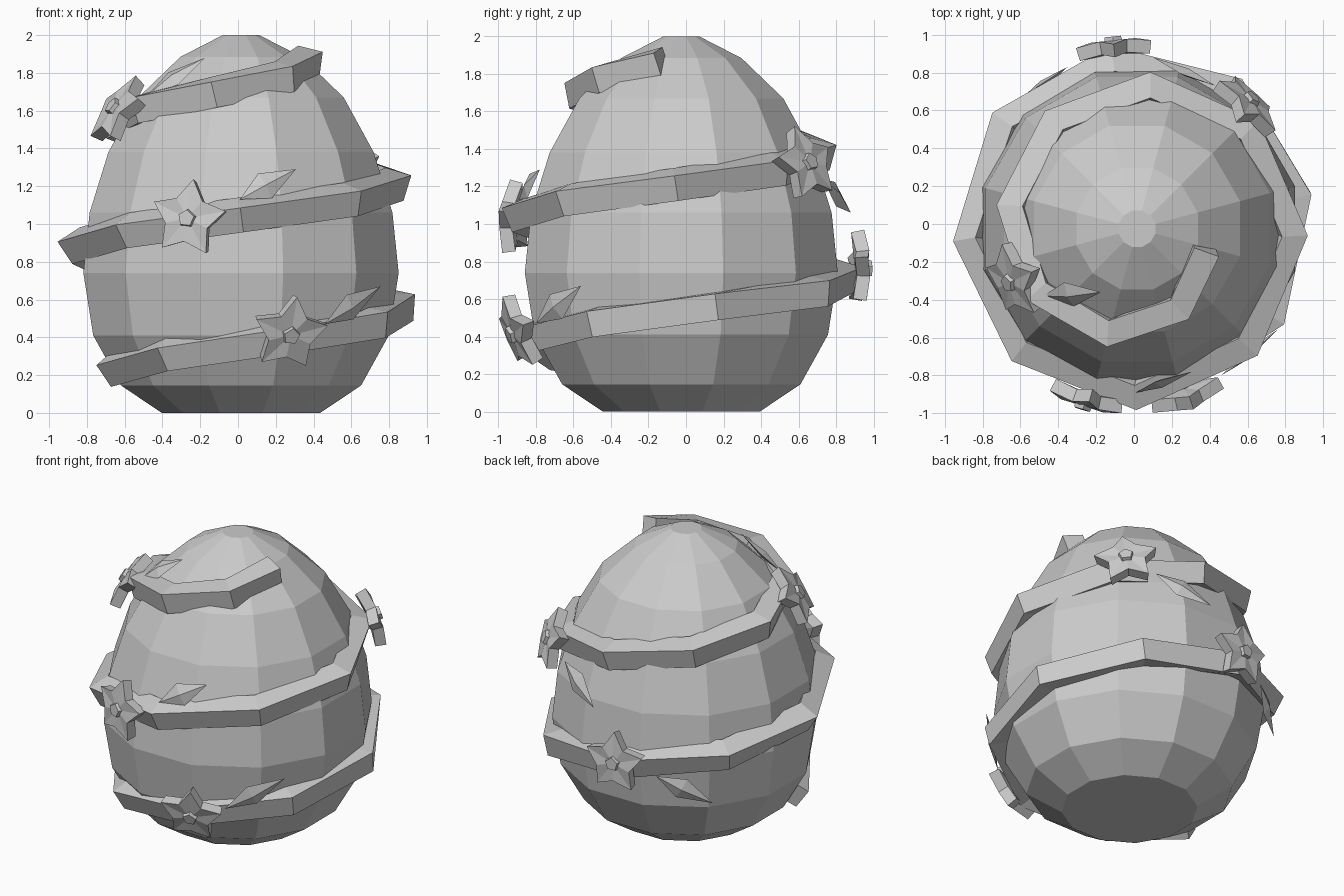
import bpy, bmesh, math
from mathutils import Vector

if "Cube" in bpy.data.objects:
    bpy.data.objects.remove(bpy.data.objects["Cube"])

grey = bpy.data.materials.new("stone grey")
grey.diffuse_color = (0.6, 0.6, 0.6, 1)
grey.use_nodes = True
grey.node_tree.nodes["Principled BSDF"].inputs["Base Color"].default_value = grey.diffuse_color

CENTRE = Vector((0.016, -0.025, 0))


def make(name, verts, faces):
    mesh = bpy.data.meshes.new(name)
    mesh.from_pydata([tuple(v) for v in verts], [], faces)
    bm = bmesh.new()
    bm.from_mesh(mesh)
    bmesh.ops.recalc_face_normals(bm, faces=bm.faces)
    bm.to_mesh(mesh)
    bm.free()
    mesh.materials.append(grey)
    ob = bpy.data.objects.new(name, mesh)
    bpy.context.collection.objects.link(ob)
    return ob


def loft(name, rings):
    """Skin between rings of equal size, with both ends capped."""
    n = len(rings[0])
    verts = [v for r in rings for v in r]
    faces = [(i * n + j, i * n + (j + 1) % n, (i + 1) * n + (j + 1) % n, (i + 1) * n + j)
             for i in range(len(rings) - 1) for j in range(n)]
    faces += [tuple(range(n)), tuple(range(len(verts) - n, len(verts)))]
    return make(name, verts, faces)


def polar(r, deg, z):
    a = math.radians(deg)
    return Vector((r * math.cos(a), r * math.sin(a), z))


# Egg: twelve-sided lathe
profile = [(0.434, 0), (0.658, 0.145), (0.81, 0.41), (0.864, 0.74), (0.83, 1.06),
           (0.727, 1.38), (0.563, 1.67), (0.332, 1.885), (0.10, 2.0)]
loft("egg", [[CENTRE + polar(r, 15 + 30 * j, z) for j in range(12)] for r, z in profile])

# Vine: square section climbing the egg in a spiral, slowly twisting
radii = [0.70, 0.77, 0.82, 0.86, 0.88, 0.89, 0.88, 0.87, 0.86, 0.86, 0.87,
         0.85, 0.83, 0.78, 0.74, 0.69, 0.65, 0.60, 0.56, 0.48, 0.39]
twists = [(0, 8), (4, 43), (8, 12), (11, 27), (20, 33)]


def twist_at(k):
    for (k0, t0), (k1, t1) in zip(twists, twists[1:]):
        if k <= k1:
            return t0 + (t1 - t0) * (k - k0) / (k1 - k0)


path = [Vector((0, -0.02, 0)) + polar(r, 198 + 43.3 * k, 0.235 + 0.0813 * k)
        for k, r in enumerate(radii)]
rings = []
for k, p in enumerate(path):
    tangent = (path[min(k + 1, 20)] - path[max(k - 1, 0)]).normalized()
    out = polar(1, 198 + 43.3 * k, 0)
    out = (out - tangent * out.dot(tangent)).normalized()
    up = out.cross(tangent)
    if up.z < 0:
        up = -up
    ring = []
    for j in range(4):
        a = math.radians(twist_at(k) + 90 * j)
        ring.append(p + 0.1 * (out * math.cos(a) + up * math.sin(a)))
    rings.append(ring)
loft("vine", rings)


# Flowers: thick five-pointed stars with a small raised pentagon
def flower(name, pos, azimuth, tilt, phase):
    c = Vector(pos)
    t = math.radians(tilt)
    normal = polar(math.cos(t), azimuth, math.sin(t))
    side = polar(1, azimuth + 90, 0)
    up = normal.cross(side)

    def pt(r, deg, d):
        a = math.radians(deg)
        return c + side * r * math.cos(a) + up * r * math.sin(a) + normal * d

    def star(scale, depth):
        return [pt((0.21 if j % 2 == 0 else 0.123) * scale, phase + 36 * j,
                   depth - (0.02 if j % 2 == 0 else 0)) for j in range(10)]

    verts = star(1, 0) + star(0.93, -0.07) + [c, c - normal * 0.07]
    faces = []
    for j in range(10):
        m = (j + 1) % 10
        faces += [(j, m, 10 + m, 10 + j), (j, m, 20), (10 + j, 10 + m, 21)]
    make(name, verts, faces)
    loft(name + "_centre", [[pt(0.055, phase + 72 * j, -0.03) for j in range(5)],
                            [pt(0.045, phase + 72 * j, 0.02) for j in range(5)]])


for i, args in enumerate([((0.28, -0.93, 0.41), 287, -21, 85),
                          ((-0.27, -0.96, 1.03), 253, 3, 83),
                          ((-0.66, -0.31, 1.62), 205, 33, 90),
                          ((0.62, 0.66, 1.33), 46, 18, 98),
                          ((-0.11, 0.97, 0.76), 96, 0, 90)]):
    flower("flower_%d" % (i + 1), *args)


# Leaves: pointed diamonds with a raised midrib
def leaf(name, base, tip, lift):
    base, tip = Vector(base), Vector(tip)
    along = (tip - base).normalized()
    mid = base.lerp(tip, 0.45)
    out = Vector((mid.x, mid.y, lift))
    out = (out - along * out.dot(along)).normalized()
    side = along.cross(out) * 0.075
    verts = [base, mid + side, tip, mid - side, mid + out * 0.025, mid - out * 0.02]
    faces = [(j, (j + 1) % 4, c) for j in range(4) for c in (4, 5)]
    make(name, verts, faces)


for i, args in enumerate([((0.46, -0.80, 0.47), (0.755, -0.56, 0.67), -0.2),
                          ((0.01, -0.89, 1.13), (0.306, -0.78, 1.29), 0.15),
                          ((-0.48, -0.38, 1.68), (-0.175, -0.36, 1.88), 0.45),
                          ((0.43, 0.73, 1.24), (0.10, 0.88, 1.06), 0.2),
                          ((-0.35, 0.83, 0.68), (-0.64, 0.62, 0.49), -0.1)]):
    leaf("leaf_%d" % (i + 1), *args)
